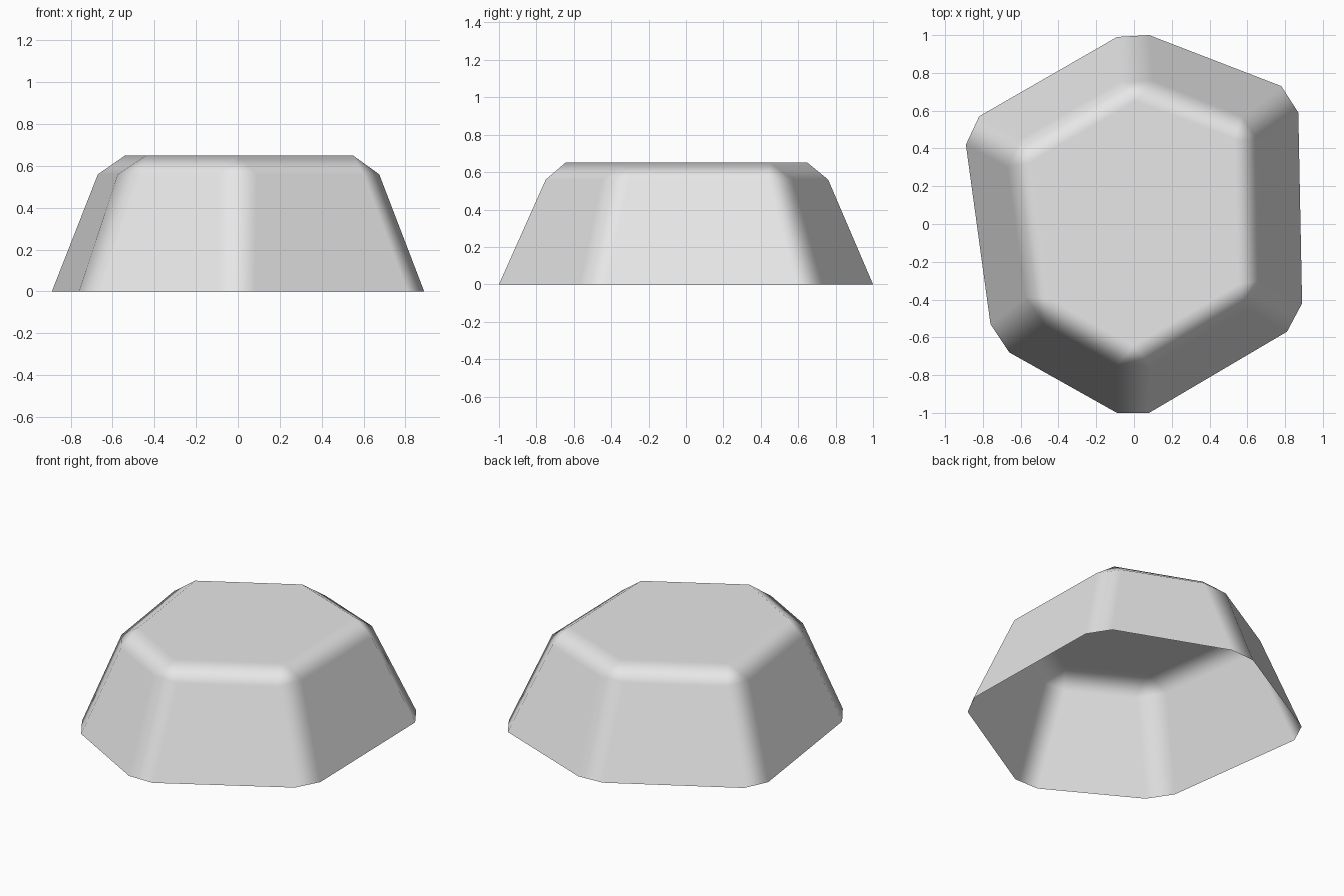
import bpy
import bmesh

default_cube = bpy.data.objects.get("Cube")
if default_cube:
    bpy.data.objects.remove(default_cube, do_unlink=True)

# Single stone grey
grey = bpy.data.materials.new("stone_grey")
grey.use_nodes = True
colour = (0.8, 0.8, 0.8, 1.0)
grey.diffuse_color = colour
grey.node_tree.nodes["Principled BSDF"].inputs["Base Color"].default_value = colour

# Outlines, counter-clockwise; base and shoulder have two points per bevelled corner
base_outline = [(.08, 1), (-.09, .99), (-.82, .57), (-.89, .42), (-.76, -.53), (-.66, -.68),
                (-.09, -1), (.08, -1), (.81, -.57), (.89, -.42), (.87, .59), (.78, .73)]
shoulder_outline = [(.1, .76), (-.08, .75), (-.6, .45), (-.67, .3), (-.575, -.385), (-.47, -.54),
                    (-.09, -.75), (.09, -.75), (.6, -.45), (.675, -.3), (.66, .44), (.57, .57)]
top_outline = [(.01, .65), (-.54, .33), (-.44, -.4), (-.005, -.645), (.55, -.32), (.53, .45)]


def ring(bm, outline, z):
    return [bm.verts.new((x, y, z)) for x, y in outline]


bm = bmesh.new()
base = ring(bm, base_outline, 0)
shoulder = ring(bm, shoulder_outline, 0.56)
top = ring(bm, top_outline, 0.65)

# Sloping walls, open underneath
count = len(base)
for i in range(count):
    j = (i + 1) % count
    bm.faces.new((base[i], base[j], shoulder[j], shoulder[i]))

# Bevelled rim: a triangle at each corner, a strip along each side
for c in range(len(top)):
    d = (c + 1) % len(top)
    first, second = shoulder[2 * c], shoulder[2 * c + 1]
    bm.faces.new((first, second, top[c]))
    bm.faces.new((second, shoulder[2 * d], top[d], top[c]))
bm.faces.new(top)

for face in bm.faces:
    face.smooth = True
mesh = bpy.data.meshes.new("rock_shell")
bm.to_mesh(mesh)
bm.free()
mesh.materials.append(grey)
rock = bpy.data.objects.new("rock_shell", mesh)
bpy.context.collection.objects.link(rock)

# Large faces shade flat while the bevels blend between them
normals = rock.modifiers.new("flat_face_shading", 'WEIGHTED_NORMAL')
normals.mode = 'FACE_AREA'
normals.weight = 100
